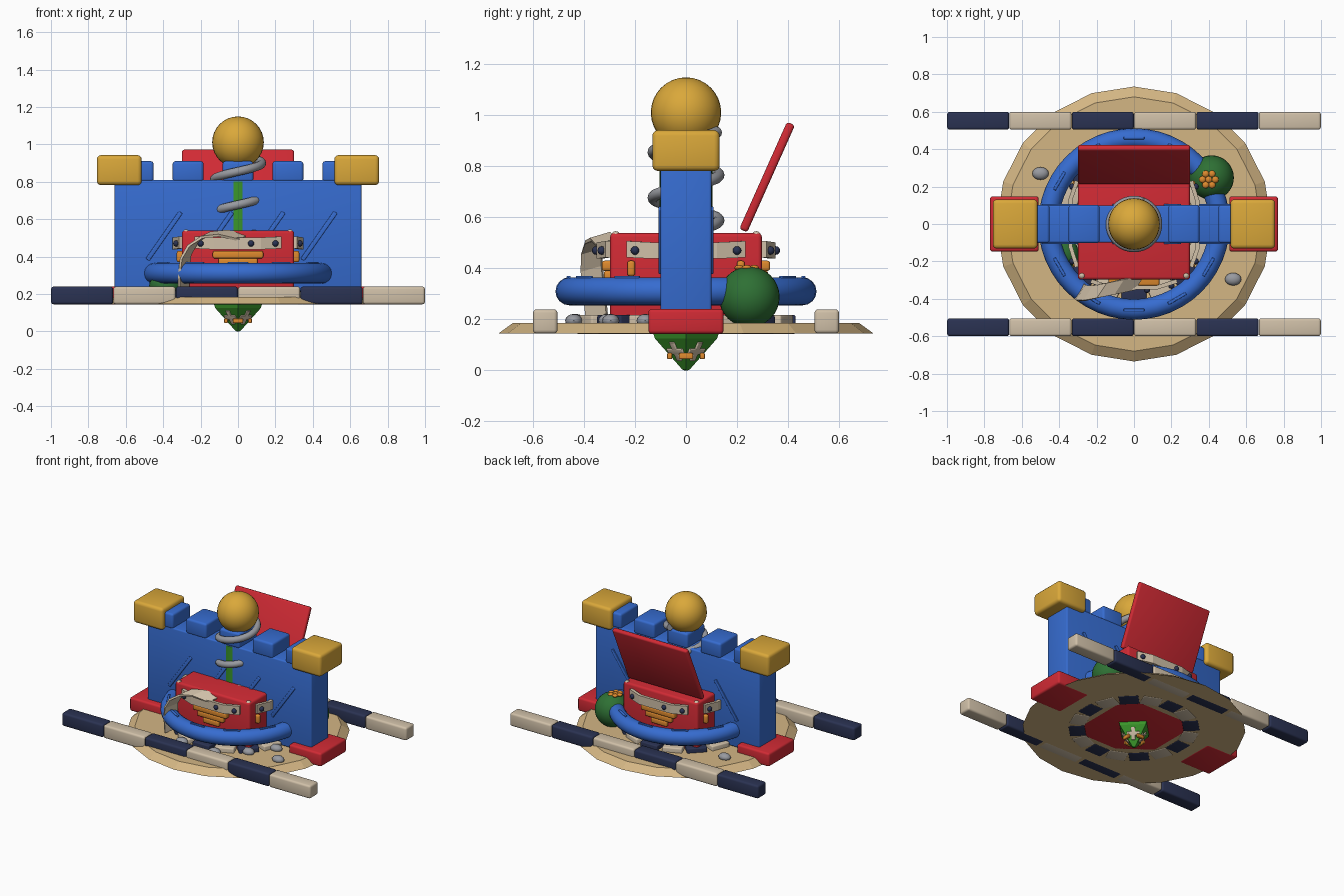
import bpy, bmesh, math
from mathutils import Matrix, Vector

if "Cube" in bpy.data.objects:
    bpy.data.objects.remove(bpy.data.objects["Cube"])


def colour(name, r, g, b):
    m = bpy.data.materials.new(name)
    lin = [((c / 255 + 0.055) / 1.055) ** 2.4 for c in (r, g, b)]
    m.diffuse_color = (*lin, 1)
    m.use_nodes = True
    m.node_tree.nodes["Principled BSDF"].inputs["Base Color"].default_value = m.diffuse_color
    return m


BLUE = colour("blue", 54, 108, 208)
RED = colour("red", 208, 42, 52)
YELLOW = colour("yellow", 218, 168, 58)
CREAM = colour("cream", 208, 192, 168)
NAVY = colour("navy", 42, 50, 82)
SAND = colour("sand", 212, 182, 132)
GREEN = colour("dark green", 46, 112, 52)
LEAF = colour("leaf green", 58, 150, 42)
GREY = colour("grey", 152, 154, 160)
ORANGE = colour("orange", 222, 138, 46)


def finish(name, bm, mat, smooth=False):
    bmesh.ops.recalc_face_normals(bm, faces=bm.faces)
    me = bpy.data.meshes.new(name)
    bm.to_mesh(me)
    bm.free()
    me.materials.append(mat)
    if smooth:
        for p in me.polygons:
            p.use_smooth = True
        me.set_sharp_from_angle(angle=math.radians(35))
    ob = bpy.data.objects.new(name, me)
    bpy.context.collection.objects.link(ob)
    return ob


def box(name, loc, size, mat, bevel=0.01, rot=Matrix()):
    bm = bmesh.new()
    bmesh.ops.create_cube(bm, size=1, matrix=Matrix.Diagonal((*size, 1)))
    if bevel:
        bmesh.ops.bevel(bm, geom=bm.edges[:], offset=bevel, segments=3, profile=0.5, affect='EDGES')
    bm.transform(Matrix.Translation(loc) @ rot)
    return finish(name, bm, mat, True)


def ball(name, loc, r, mat, scale=(1, 1, 1), seg=32):
    bm = bmesh.new()
    bmesh.ops.create_uvsphere(bm, u_segments=seg, v_segments=seg // 2, radius=r)
    bm.transform(Matrix.Translation(loc) @ Matrix.Diagonal((*scale, 1)))
    return finish(name, bm, mat, True)


def lathe(name, rings, sides, mat, smooth=False, turn=0.0):
    """Stack of (radius, z) rings, capped at both ends."""
    bm = bmesh.new()
    loops = [[bm.verts.new((r * math.cos(turn + math.tau * i / sides),
                            r * math.sin(turn + math.tau * i / sides), z))
              for i in range(sides)] for r, z in rings]
    for a, b in zip(loops, loops[1:]):
        for i in range(sides):
            j = (i + 1) % sides
            bm.faces.new((a[i], a[j], b[j], b[i]))
    bm.faces.new(loops[0])
    bm.faces.new(loops[-1])
    return finish(name, bm, mat, smooth)


def tube(name, pts, r, mat, closed=False, seg=12):
    """Round tube swept along points (mostly horizontal path)."""
    bm = bmesh.new()
    n, loops = len(pts), []
    for i, p in enumerate(pts):
        a = pts[(i - 1) % n] if closed or i else p
        b = pts[(i + 1) % n] if closed or i < n - 1 else p
        t = (b - a).normalized()
        s = t.cross(Vector((0, 0, 1))).normalized()
        u = s.cross(t)
        loops.append([bm.verts.new(p + r * (s * math.cos(math.tau * k / seg) + u * math.sin(math.tau * k / seg)))
                      for k in range(seg)])
    for i in range(n if closed else n - 1):
        a, b = loops[i], loops[(i + 1) % n]
        for k in range(seg):
            bm.faces.new((a[k], a[(k + 1) % seg], b[(k + 1) % seg], b[k]))
    if not closed:
        bm.faces.new(loops[0])
        bm.faces.new(loops[-1])
    return finish(name, bm, mat, True)


def strip(name, pts, half, mat, thick, rot=Matrix()):
    """Flat strap: path widened by +-half, thickened by a modifier."""
    bm = bmesh.new()
    rows = [[bm.verts.new(rot @ (Vector(p) + Vector(half) * s)) for s in (-1, 1)] for p in pts]
    for a, b in zip(rows, rows[1:]):
        bm.faces.new((a[0], a[1], b[1], b[0]))
    ob = finish(name, bm, mat)
    mod = ob.modifiers.new("thickness", 'SOLIDIFY')
    mod.thickness, mod.offset = thick, 0
    return ob


def spin(deg):
    return Matrix.Rotation(math.radians(deg), 4, 'Z')


# Sandy ground disc
lathe("sand_disc", [(0.735, 0.145), (0.68, 0.185)], 20, SAND)

# Striped rails at front and back
for y in (-0.552, 0.552):
    for i in range(6):
        box("rail_block", (-5 / 6 + i / 3, y, 0.192), (0.332, 0.096, 0.095), CREAM if i % 2 else NAVY, 0.014)

# Castle wall with feet, corner caps and crenellations
box("wall", (0, 0, 0.5), (1.32, 0.2, 0.62), BLUE)
for s in (-1, 1):
    box("foot", (s * 0.64, 0, 0.192), (0.26, 0.295, 0.098), RED, 0.014)
    box("corner_cap", (s * 0.635, 0, 0.862), (0.24, 0.264, 0.16), YELLOW, 0.022)
for i in range(-2, 3):
    box("crenellation", (i * 0.267, 0, 0.855), (0.165, 0.205, 0.11), BLUE, 0.015)
for x in (-0.395, -0.12, 0.155, 0.433):
    box("wall_slash", (x, 0, 0.51), (0.024, 0.216, 0.31), BLUE, 0.004, Matrix.Rotation(math.radians(35), 4, 'Y'))

# Core post, coil spring and top ball
lathe("core_post", [(0.1035, 0.15), (0.1035, 0.8)], 32, LEAF, True)
helix = []
for i in range(89):
    a = -math.pi * 2 + i * math.tau / 36
    helix.append(Vector((0.128 * math.sin(a), -0.128 * math.cos(a), 0.677 + 0.178 * a / math.tau)))
tube("spring", helix, 0.023, GREY)
ball("top_ball", (0, 0, 1.011), 0.138, YELLOW)

# Treasure box, lid and corner studs
box("red_box", (0, 0, 0.342), (0.6, 0.595, 0.394), RED, 0.016)
box("lid", (0, 0.318, 0.758), (0.6, 0.034, 0.46), RED, 0.012, Matrix.Rotation(-0.42, 4, 'X'))
for sx in (-1, 1):
    for sy in (-1, 1):
        ball("corner_stud", (sx * 0.278, sy * 0.276, 0.528), 0.018, CREAM, seg=12)

# Bowed straps, rivets and orange ledges on the box sides
for k in range(4):
    R = spin(90 * k)
    strip("box_strap", [(-0.23, -0.305, 0.475), (-0.13, -0.34, 0.47), (0.12, -0.34, 0.47), (0.23, -0.305, 0.475)],
          (0, 0, 0.032), CREAM, 0.022, R)
    for x in (-0.2, 0.07, 0.2):
        y = -0.352 if abs(x) < 0.1 else -0.33
        ball("rivet", R @ Vector((x, y, 0.47)), 0.017, NAVY, seg=12)
    if k % 2 == 0:
        for j, (w, d) in enumerate(((0.27, 0.07), (0.21, 0.055), (0.13, 0.045))):
            box("orange_ledge", R @ Vector((0, -0.295, 0.41 - j * 0.04)), (w, d, 0.04), ORANGE, 0.01)
    else:
        for s in (-1, 1):
            box("orange_pad", R @ Vector((s * 0.215, -0.3, 0.4)), (0.055, 0.03, 0.06), ORANGE, 0.01)

# Draped ribbon at the front left of the box
strip("ribbon", [(0.03, -0.31, 0.5), (-0.08, -0.335, 0.525), (-0.17, -0.355, 0.515), (-0.24, -0.37, 0.47),
                 (-0.28, -0.37, 0.4), (-0.29, -0.36, 0.31), (-0.29, -0.35, 0.21)],
      (0.025, 0.04, 0.012), CREAM, 0.014)

# Blue swim ring with raised stitches
ring = [Vector((math.cos(a), math.sin(a), 0)) * 0.457 + Vector((0, 0, 0.31))
        for a in (math.tau * i / 48 for i in range(48))]
tube("swim_ring", ring, 0.055, BLUE, closed=True, seg=16)
for i in range(12):
    R = spin(30 * i)
    box("ring_stitch", R @ Vector((0, -0.46, 0.364)), (0.11, 0.016, 0.014), BLUE, 0.004, R)

# Chequered tile circle on the sand
for i in range(16):
    R = spin(22.5 * i)
    box("circle_tile", R @ Vector((0, -0.375, 0.18)), (0.135, 0.11, 0.075), CREAM if i % 2 else NAVY, 0.008, R)

# Round bush with flower, and a low bush
ball("cactus_ball", (0.415, 0.248, 0.288), 0.119, GREEN)
ball("low_bush", (-0.385, -0.16, 0.245), 0.09, GREEN, (1, 1, 0.75), 24)
for i in range(7):
    r = 0.034 if i else 0
    a = math.tau * i / 6
    ball("flower_petal", (0.4 + r * math.cos(a), 0.238 + r * math.sin(a), 0.402), 0.019, ORANGE, (1, 1, 0.6), 12)

# Pebbles
for x, y in ((-0.5, 0.27), (0.53, -0.295), (0.12, -0.44), (-0.15, -0.43), (0.42, -0.16), (0.3, -0.31)):
    ball("pebble", (x, y, 0.195), 0.04, GREY, (1.1, 0.85, 0.65), 16)

# Green gem tip under the disc with cream crosses and orange bands
lathe("gem_tip", [(0.13, 0.15), (0.122, 0.125), (0.016, 0.005), (0.006, 0)], 4, LEAF)
for k in range(4):
    D = spin(45 + 90 * k) @ Matrix.Translation((0.056, 0, 0.075)) @ Matrix.Rotation(math.radians(32), 4, 'Y')
    for size in ((0.012, 0.026, 0.085), (0.012, 0.085, 0.026)):
        box("gem_cross", D.translation, size, CREAM, 0.003, D.to_3x3().to_4x4())
    box("gem_edge_mark", spin(90 * k) @ Vector((0.064, 0, 0.056)), (0.02, 0.056, 0.024), ORANGE, 0.005, spin(90 * k))
